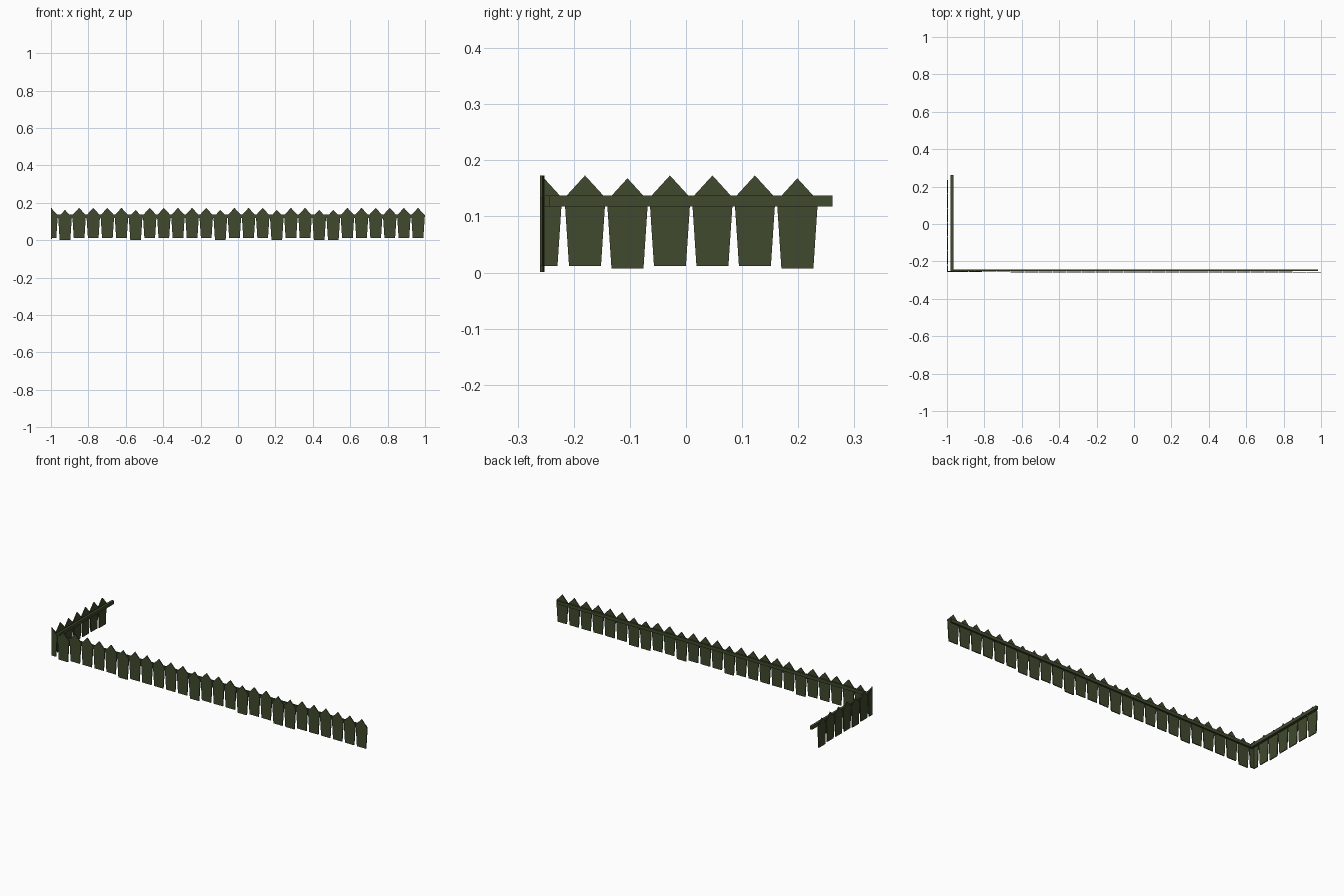
import bpy, bmesh
from mathutils import Matrix, Vector
import math

if "Cube" in bpy.data.objects:
    bpy.data.objects.remove(bpy.data.objects["Cube"])

mat = bpy.data.materials.new("dark olive green")
mat.diffuse_color = (0.052, 0.068, 0.027, 1)
mat.use_nodes = True
mat.node_tree.nodes["Principled BSDF"].inputs["Base Color"].default_value = mat.diffuse_color

STEP = 0.0755     # picket spacing
THICK = 0.005     # picket thickness
FULL = [(-0.0285, 0.012), (0.0285, 0.012), (0.0365, 0.133), (0, 0.173), (-0.0365, 0.133)]
HALF = [(0, 0.012), (0.0285, 0.012), (0.0365, 0.133), (0, 0.173)]


def make_object(name, bm):
    bmesh.ops.recalc_face_normals(bm, faces=bm.faces)
    mesh = bpy.data.meshes.new(name)
    bm.to_mesh(mesh)
    bm.free()
    mesh.materials.append(mat)
    ob = bpy.data.objects.new(name, mesh)
    bpy.context.collection.objects.link(ob)
    return ob


def picket(name, profile, loc, turn=0, drop=0):
    """Pointed board drawn in x-z, extruded along +y, then turned about z."""
    bm = bmesh.new()
    m = Matrix.Translation(loc) @ Matrix.Rotation(turn, 4, 'Z')
    front = [bm.verts.new(m @ Vector((u, 0, z - drop))) for u, z in profile]
    back = [bm.verts.new(m @ Vector((u, THICK, z - drop))) for u, z in profile]
    bm.faces.new(front)
    bm.faces.new(back)
    n = len(profile)
    for i in range(n):
        j = (i + 1) % n
        bm.faces.new((front[i], front[j], back[j], back[i]))
    return make_object(name, bm)


def bar(name, lo, hi):
    bm = bmesh.new()
    bmesh.ops.create_cube(bm, size=1)
    for v in bm.verts:
        v.co = [(a + b) / 2 + c * (b - a) for a, b, c in zip(lo, hi, v.co)]
    return make_object(name, bm)


# long front run, drifting very slightly forward to the right
low_front = {0, 5, 11, 15, 18, 19}
for i in range(26):
    x = -0.925 + i * STEP
    picket(f"front_picket_{i + 1}", FULL, (x, -0.2575 - 0.003 * i / 25, 0),
           drop=0.011 if i in low_front else 0)

# short side run on the left
low_side = {1, 5}
for i in range(6):
    picket(f"side_picket_{i + 1}", FULL, (-0.995, -0.18 + i * 0.0757, 0), math.pi / 2,
           0.005 if i in low_side else 0)

# corner picket folded around the corner, half on each run
picket("corner_picket_front_half", HALF, (-1.0, -0.2575, 0))
picket("corner_picket_side_half", HALF, (-0.995, -0.2575, 0), math.pi / 2)

# horizontal rails behind the pickets
bar("front_rail", (-0.978, -0.2525, 0.118), (0.985, -0.243, 0.137))
bar("side_rail", (-0.98, -0.25, 0.118), (-0.966, 0.261, 0.137))
